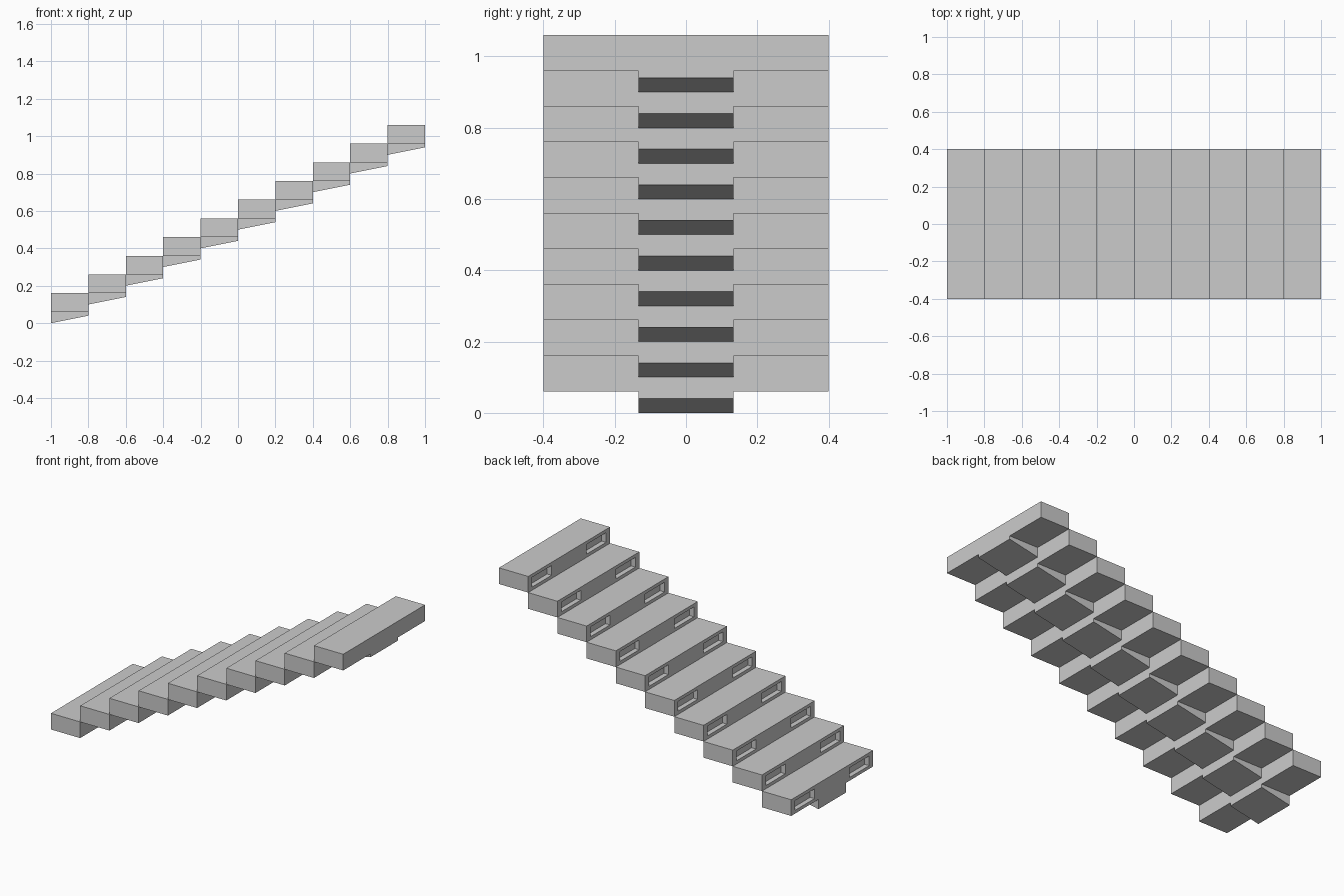
import bpy, bmesh
from mathutils import Vector

if "Cube" in bpy.data.objects:
    bpy.data.objects.remove(bpy.data.objects["Cube"])

STEPS, RUN, RISE = 10, 0.2, 0.1
HALF_W, THIRD = 0.4, 0.4 / 3
BASE, TOP, SLOPE = 0.06, 0.16, 0.04
SLOT_DEPTH = 0.03


def step_mesh():
    bm = bmesh.new()

    # T-shaped back end: three upper panels and one central rib panel
    panels = [(-HALF_W, -THIRD, BASE, TOP), (-THIRD, THIRD, BASE, TOP),
              (THIRD, HALF_W, BASE, TOP), (-THIRD, THIRD, 0, BASE)]
    for y0, y1, z0, z1 in panels:
        bm.faces.new([bm.verts.new((0, y, z)) for y, z in
                      ((y0, z0), (y0, z1), (y1, z1), (y1, z0))])
    bmesh.ops.remove_doubles(bm, verts=bm.verts[:], dist=1e-4)

    # Run the section along the step, tapering the rib underneath
    ends = bm.faces[:]
    ext = bmesh.ops.extrude_face_region(bm, geom=ends, use_keep_orig=True)
    for v in ext["geom"]:
        if isinstance(v, bmesh.types.BMVert):
            v.co.x += RUN
            if v.co.z < 0.01:
                v.co.z += SLOPE
    bmesh.ops.recalc_face_normals(bm, faces=bm.faces[:])

    # Recessed slots in the two outer panels
    bm.normal_update()
    slots = [f for f in bm.faces if f.normal.x < -0.9
             and abs(f.calc_center_median().y) > THIRD]
    for f in slots:
        c = f.calc_center_median()
        bmesh.ops.inset_individual(bm, faces=[f], thickness=0.01)
        for v in f.verts:
            v.co.y = c.y + (0.095 if v.co.y > c.y else -0.095)
            v.co.z = c.z + (0.03 if v.co.z > c.z else -0.03)
        floor = bmesh.ops.extrude_discrete_faces(bm, faces=[f])["faces"][0]
        bmesh.ops.translate(bm, verts=floor.verts[:],
                            vec=Vector((SLOT_DEPTH, 0, 0)))

    mesh = bpy.data.meshes.new("step")
    bm.to_mesh(mesh)
    bm.free()
    return mesh


# Flight of identical steps
mesh = step_mesh()
for i in range(STEPS):
    step = bpy.data.objects.new(f"step_{i + 1:02d}", mesh)
    step.location = (-1 + RUN * i, 0, RISE * i)
    bpy.context.collection.objects.link(step)
